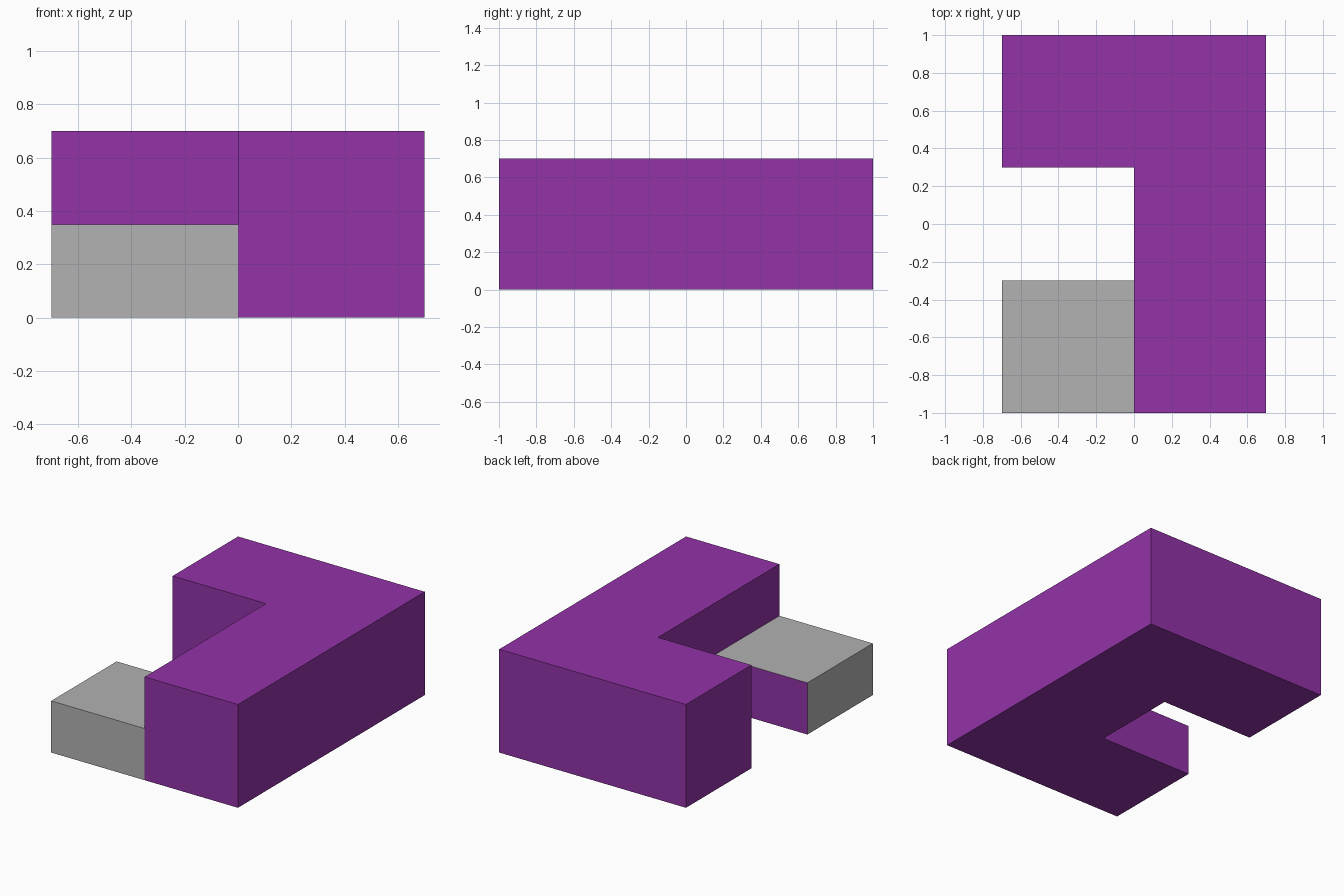
import bpy
import bmesh

cube = bpy.data.objects.get("Cube")
if cube:
    bpy.data.objects.remove(cube, do_unlink=True)


def make_material(name, color):
    mat = bpy.data.materials.new(name)
    mat.use_nodes = True
    mat.diffuse_color = color
    mat.node_tree.nodes["Principled BSDF"].inputs["Base Color"].default_value = color
    return mat


purple = make_material("purple", (0.292, 0.033, 0.392, 1))
grey = make_material("grey", (0.445, 0.445, 0.445, 1))


def extrude_outline(name, outline, height, materials, edit=None):
    """Extrude a flat outline up from the ground into a closed block."""
    bm = bmesh.new()
    base = bm.faces.new([bm.verts.new((x, y, 0)) for x, y in outline])
    top = bmesh.ops.extrude_face_region(bm, geom=[base], use_keep_orig=True)["geom"]
    bmesh.ops.translate(bm, vec=(0, 0, height),
                        verts=[v for v in top if isinstance(v, bmesh.types.BMVert)])
    bmesh.ops.recalc_face_normals(bm, faces=bm.faces)
    if edit:
        edit(bm)
    mesh = bpy.data.meshes.new(name)
    bm.to_mesh(mesh)
    bm.free()
    for mat in materials:
        mesh.materials.append(mat)
    obj = bpy.data.objects.new(name, mesh)
    bpy.context.collection.objects.link(obj)
    return obj


def finish_step(bm):
    """Grey top, front and outer side; open where the step meets the body."""
    for face in bm.faces:
        n = face.normal
        face.material_index = 1 if n.z > 0.5 or n.y < -0.5 or n.x < -0.5 else 0
    inner = [f for f in bm.faces if f.normal.x > 0.5]
    bmesh.ops.delete(bm, geom=inner, context="FACES")


# Tall L-shaped body
extrude_outline("corner_body",
                [(0, -1), (0.7, -1), (0.7, 1), (-0.7, 1), (-0.7, 0.3), (0, 0.3)],
                0.7, [purple])

# Half-height step at the front
extrude_outline("low_step",
                [(-0.7, -1), (0, -1), (0, -0.3), (-0.7, -0.3)],
                0.35, [purple, grey], finish_step)
